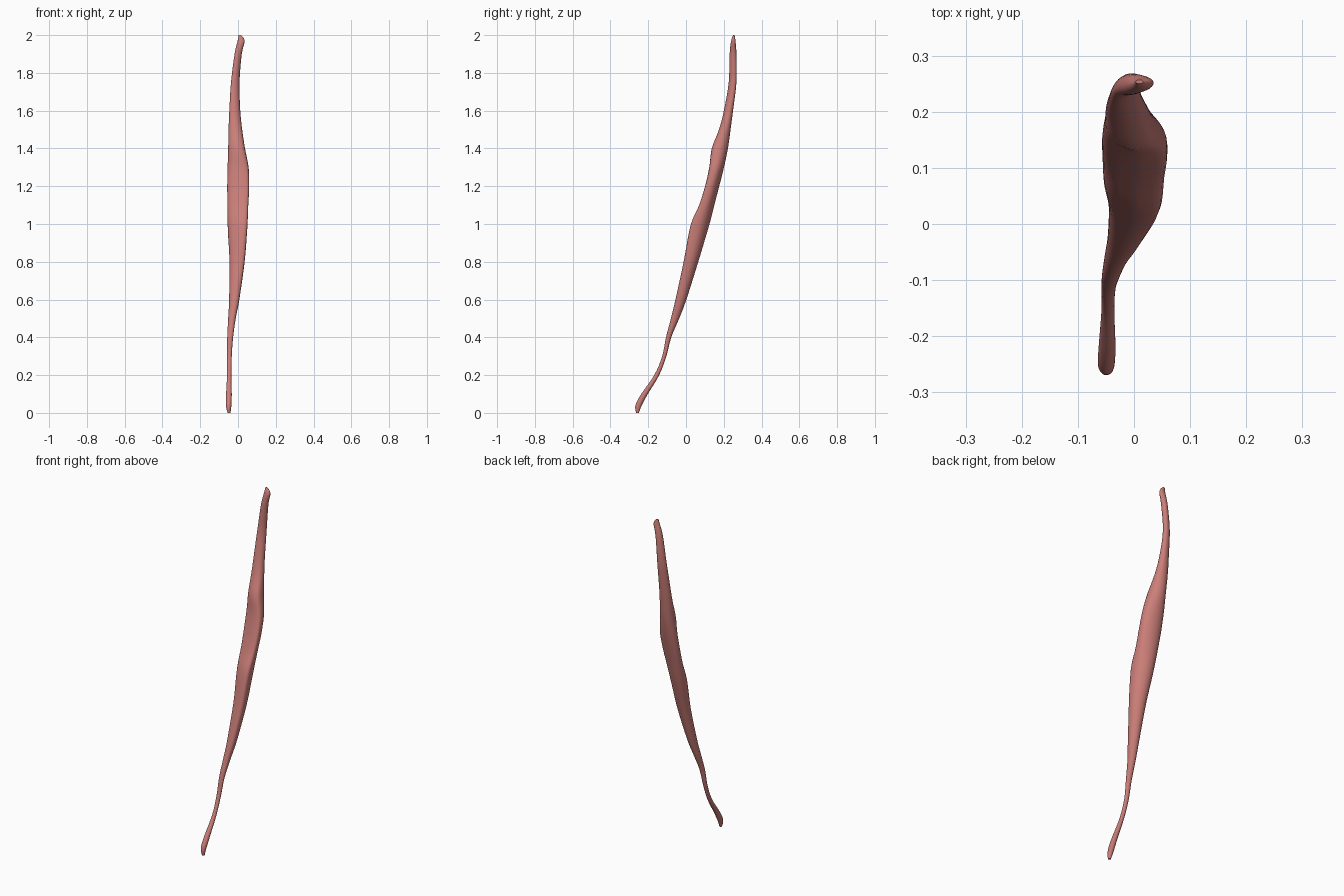
import bpy
import bmesh
import math

default_cube = bpy.data.objects.get("Cube")
if default_cube:
    bpy.data.objects.remove(default_cube, do_unlink=True)

SIDES = 40
STEPS = 4

# Stations along the strand: height, left and right edge, front and back edge
STATIONS = [
    (0, -.055, -.04, -.264, -.25),
    (.04, -.064, -.035, -.268, -.234),
    (.1, -.063, -.033, -.237, -.202),
    (.2, -.058, -.035, -.168, -.142),
    (.3, -.058, -.033, -.126, -.104),
    (.4, -.057, -.026, -.106, -.078),
    (.5, -.052, -.012, -.08, -.036),
    (.6, -.047, .007, -.056, .002),
    (.8, -.045, .035, -.013, .065),
    (.95, -.053, .047, .015, .11),
    (1.02, -.055, .051, .034, .13),
    (1.1, -.056, .054, .07, .15),
    (1.2, -.057, .059, .101, .176),
    (1.3, -.055, .056, .123, .201),
    (1.4, -.052, .037, .136, .222),
    (1.5, -.05, .022, .174, .236),
    (1.6, -.046, .012, .2, .249),
    (1.75, -.037, .008, .226, .267),
    (1.9, -.018, .02, .231, .267),
    (1.97, -.002, .035, .239, .262),
    (2, .003, .016, .25, .257),
]


def spline(a, b, c, d, t):
    """Smooth value between b and c."""
    return b + t / 2 * (c - a + t * (2 * a - 5 * b + 4 * c - d
                                     + t * (3 * (b - c) + d - a)))


def refine(rows):
    """Insert smoothly interpolated stations between the given ones."""
    padded = [rows[0], *rows, rows[-1]]
    result = []
    for i in range(len(rows) - 1):
        for step in range(STEPS):
            result.append([spline(*column, step / STEPS)
                           for column in zip(*padded[i:i + 4])])
    return result + [rows[-1]]


def bump(value, centre, width):
    """Bell curve of height one."""
    return math.exp(-((value - centre) / width) ** 2)


def section(bm, station):
    """Skewed cross-section with a front ridge and a hollow beside it."""
    z, left, right, front, back = station
    belly = bump(z, 1.05, .42)
    skew = .25 * belly - .35 * bump(z, 1.72, .2)
    ring = []
    for i in range(SIDES):
        angle = 2 * math.pi * i / SIDES - 1.5 * math.pi
        scale = 1 + belly * (.16 * bump(angle, -.68, .36)
                             - .1 * bump(angle, -1.9, .4))
        x = (left + right) / 2 + (right - left) / 2 * math.cos(angle) * scale
        y = (front + back) / 2 + (back - front) / 2 * math.sin(angle - skew) * scale
        ring.append(bm.verts.new((x, y, z)))
    return ring


# Muscle strand: a tapering belly with a flat tendon at each end
bm = bmesh.new()
rings = [section(bm, station) for station in refine(STATIONS)]
for lower, upper in zip(rings, rings[1:]):
    for i in range(SIDES):
        j = (i + 1) % SIDES
        bm.faces.new((lower[i], lower[j], upper[j], upper[i]))
bm.faces.new(rings[0][::-1])
bm.faces.new(rings[-1])
bmesh.ops.recalc_face_normals(bm, faces=bm.faces)
mesh = bpy.data.meshes.new("muscle_strand")
bm.to_mesh(mesh)
bm.free()

strand = bpy.data.objects.new("muscle_strand", mesh)
bpy.context.collection.objects.link(strand)

# Flesh-red material
flesh = bpy.data.materials.new("flesh_red")
flesh.use_nodes = True
colour = (.6, .21, .19, 1)
flesh.diffuse_color = colour
flesh.node_tree.nodes["Principled BSDF"].inputs["Base Color"].default_value = colour
mesh.materials.append(flesh)

# Smooth shading with sharp ends
bpy.ops.object.select_all(action="DESELECT")
strand.select_set(True)
bpy.context.view_layer.objects.active = strand
bpy.ops.object.shade_smooth_by_angle(angle=math.radians(40))
